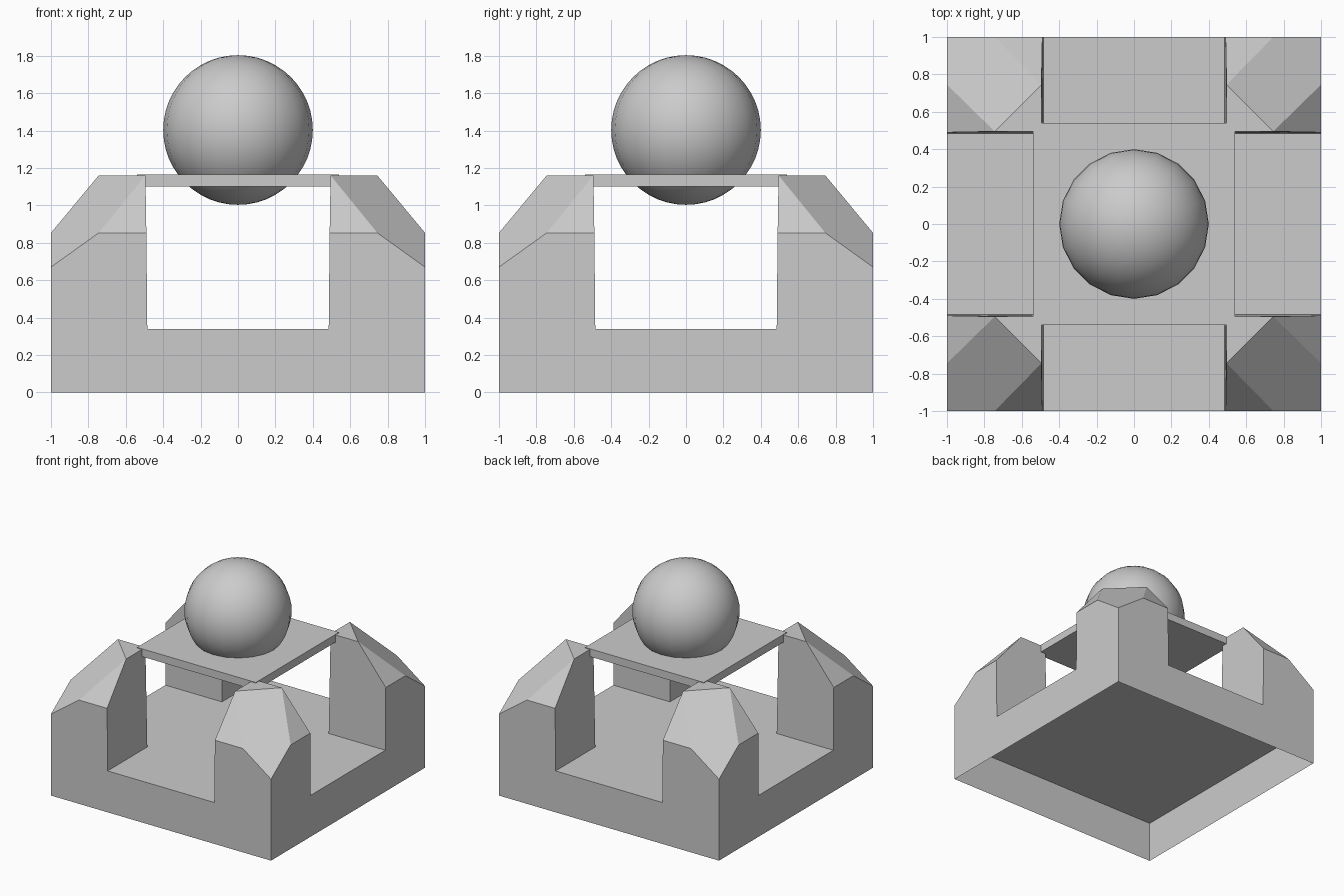
import bpy, bmesh
from mathutils import Matrix, Vector
from math import pi

if "Cube" in bpy.data.objects:
    bpy.data.objects.remove(bpy.data.objects["Cube"])


def mesh_object(name, bm):
    bmesh.ops.remove_doubles(bm, verts=bm.verts, dist=1e-4)
    me = bpy.data.meshes.new(name)
    bm.to_mesh(me)
    bm.free()
    ob = bpy.data.objects.new(name, me)
    bpy.context.collection.objects.link(ob)
    return ob


# Key heights and tower widths
FLOOR, LOW, SHOULDER, TOP = 0.34, 0.67, 0.853, 1.16
foot, mid, lip, inner = 0.485, 0.745, 0.49, 0.495

# Base: open-bottomed tray with four corner towers
bm = bmesh.new()


def face(points, turn):
    rot = Matrix.Rotation(turn * pi / 2, 3, 'Z')
    bm.faces.new([bm.verts.new(rot @ Vector(p)) for p in points])


right_half = [(1, 0), (1, LOW), (mid, SHOULDER), (lip, SHOULDER), (foot, FLOOR)]
wall = [(x, -1, z) for x, z in right_half] + [(-x, -1, z) for x, z in reversed(right_half)]

# Front-right corner points
corner_in = (inner, -inner, TOP)
front_in, side_in = (inner, -mid, TOP), (mid, -inner, TOP)
front_lip, side_lip = (lip, -1, SHOULDER), (1, -lip, SHOULDER)
front_mid, side_mid = (mid, -1, SHOULDER), (1, -mid, SHOULDER)
foot_in = (foot, -foot, FLOOR)

for k in range(4):
    face(wall, k)
    # tower inner sides
    face([(foot, -1, FLOOR), front_lip, front_in, corner_in, foot_in], k)
    face([foot_in, corner_in, side_in, side_lip, (1, -foot, FLOOR)], k)
    # tower faceted top
    face([corner_in, front_in, side_in], k)
    face([front_in, front_mid, (1, -1, LOW), side_mid, side_in], k)
    face([front_in, front_lip, front_mid], k)
    face([side_in, side_mid, side_lip], k)
face([(-1, -1, FLOOR), (1, -1, FLOOR), (1, 1, FLOOR), (-1, 1, FLOOR)], 0)
mesh_object("base_with_towers", bm)

# Plate resting between the towers
bm = bmesh.new()
bmesh.ops.create_cube(bm, size=1, matrix=Matrix.Translation((0, 0, 1.133)) @ Matrix.Diagonal((1.08, 1.08, 0.064, 1)))
mesh_object("plate", bm)

# Ball set into the plate
bm = bmesh.new()
bmesh.ops.create_uvsphere(bm, u_segments=20, v_segments=24, radius=0.4, matrix=Matrix.Translation((0, 0, 1.403)))
for f in bm.faces:
    f.smooth = True
mesh_object("ball", bm)
